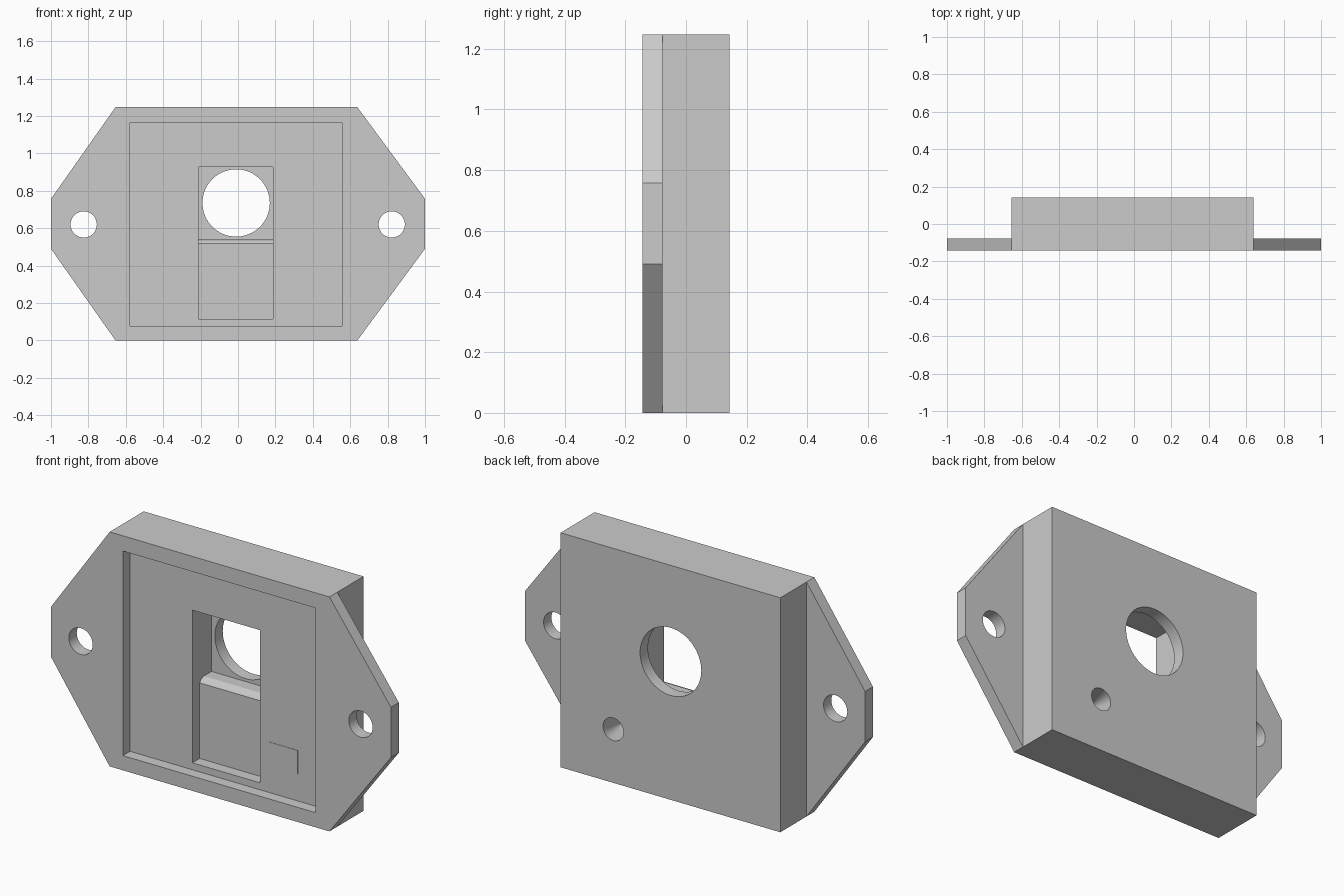
import bpy, bmesh
from math import cos, sin, pi, radians
from mathutils import Vector

cube = bpy.data.objects.get("Cube")
if cube:
    bpy.data.objects.remove(cube, do_unlink=True)

FRONT, BACK = -0.143, 0.143
FLANGE_BACK = -0.077
FLOOR = -0.083          # floor of the shallow front recess

grey = bpy.data.materials.new("plain_grey")
grey.use_nodes = True
grey.diffuse_color = (0.6, 0.6, 0.6, 1)
grey.node_tree.nodes["Principled BSDF"].inputs["Base Color"].default_value = (0.6, 0.6, 0.6, 1)


def make_object(name, bm):
    bmesh.ops.recalc_face_normals(bm, faces=bm.faces)
    mesh = bpy.data.meshes.new(name)
    bm.to_mesh(mesh)
    bm.free()
    mesh.materials.append(grey)
    obj = bpy.data.objects.new(name, mesh)
    bpy.context.collection.objects.link(obj)
    return obj


def extrude(bm, faces, offset):
    result = bmesh.ops.extrude_face_region(bm, geom=faces)["geom"]
    moved = [g for g in result if isinstance(g, bmesh.types.BMVert)]
    bmesh.ops.translate(bm, verts=moved, vec=offset)
    return [g for g in result if isinstance(g, bmesh.types.BMFace)]


def prism(name, points, offset):
    bm = bmesh.new()
    face = bm.faces.new([bm.verts.new(p) for p in points])
    extrude(bm, [face], Vector(offset))
    return make_object(name, bm)


def circle(x, z, r, y, n=64):
    return [(x + r * cos(2 * pi * i / n), y, z + r * sin(2 * pi * i / n)) for i in range(n)]


def rectangle(x0, x1, z0, z1, y):
    return [(x0, y, z0), (x1, y, z0), (x1, y, z1), (x0, y, z1)]


# Flanged body: flat plate with pointed wings, centre block extruded further back
L, R, TOP = -0.655, 0.638, 1.247
bm = bmesh.new()
bl, br, tr, tl = [bm.verts.new(p) for p in rectangle(L, R, 0, TOP, FRONT)]
wl0, wr0, wr1, wl1 = [bm.verts.new(p) for p in rectangle(-1, 1, 0.49, 0.757, FRONT)]
plate = [bm.faces.new(vs) for vs in ((bl, br, tr, tl), (bl, tl, wl1, wl0), (br, wr0, wr1, tr))]
rear = extrude(bm, plate, Vector((0, FLANGE_BACK - FRONT, 0)))
centre = min(rear, key=lambda f: abs(f.calc_center_median().x))
extrude(bm, [centre], Vector((0, BACK - FLANGE_BACK, 0)))
bmesh.ops.recalc_face_normals(bm, faces=bm.faces)
bmesh.ops.dissolve_limit(bm, angle_limit=radians(1), verts=bm.verts, edges=bm.edges)
body = make_object("flanged_housing", bm)

# Shallow front recess
cutters = [prism("recess_cutter", rectangle(-0.577, 0.557, 0.078, 1.166, -0.2), (0, 0.2 + FLOOR, 0))]

# Stepped pocket with a bevelled ledge, side profile swept across its width
profile = [(-0.12, 0.115), (-0.022, 0.115), (-0.022, 0.517), (-0.012, 0.53), (0.012, 0.54),
           (0.077, 0.54), (0.077, 0.927), (-0.12, 0.927)]
cutters.append(prism("pocket_cutter", [(-0.21, y, z) for y, z in profile], (0.397, 0, 0)))

# Large round opening through the back wall
cutters.append(prism("opening_cutter", circle(-0.01, 0.735, 0.18, 0.03), (0, 0.2, 0)))

# Screw holes in the wings
for side, x in (("right", -0.825), ("left", 0.822)):
    cutters.append(prism(side + "_screw_cutter", circle(x, 0.62, 0.07, -0.2), (0, 0.2, 0)))

# Small light hole, square at the front narrowing to round at the back
bm = bmesh.new()
for p in rectangle(0.245, 0.41, 0.222, 0.347, FLOOR - 0.002) + circle(0.328, 0.285, 0.06, BACK + 0.002, 48):
    bm.verts.new(p)
bmesh.ops.convex_hull(bm, input=bm.verts)
cutters.append(make_object("light_hole_cutter", bm))

# Cut everything, then drop the cutters
bpy.context.view_layer.objects.active = body
for c in cutters:
    c.hide_render = True
    mod = body.modifiers.new(c.name, "BOOLEAN")
    mod.operation = "DIFFERENCE"
    mod.solver = "EXACT"
    mod.object = c
    bpy.ops.object.modifier_apply(modifier=mod.name)
for c in cutters:
    bpy.data.objects.remove(c, do_unlink=True)

bpy.ops.object.select_all(action="DESELECT")
body.select_set(True)
bpy.ops.object.shade_smooth_by_angle(angle=radians(20))
